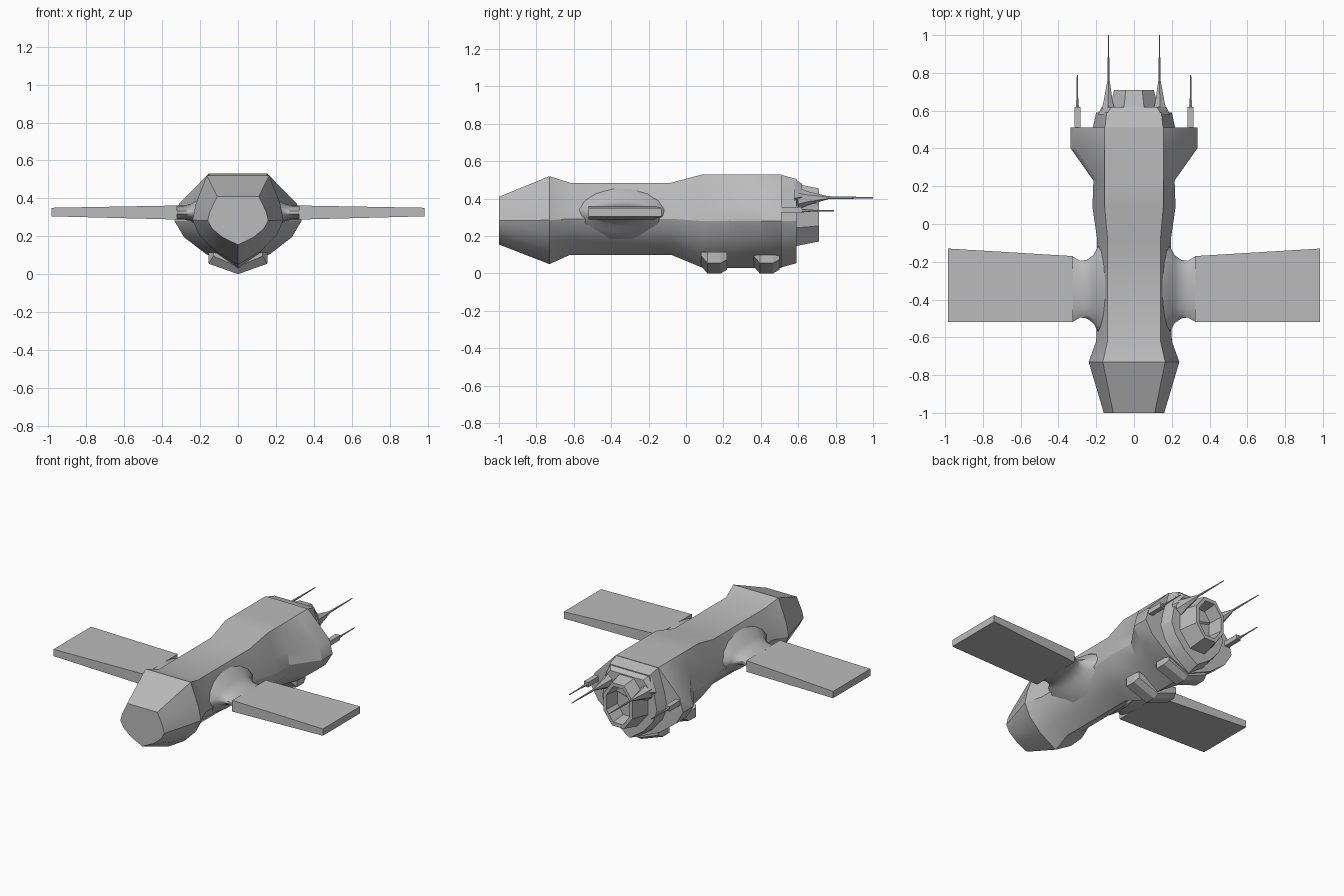
import bpy, bmesh, math
from mathutils import Vector

cube = bpy.data.objects.get("Cube")
if cube:
    bpy.data.objects.remove(cube, do_unlink=True)

grey = bpy.data.materials.new("hull grey")
grey.use_nodes = True
grey.diffuse_color = (0.5, 0.5, 0.5, 1)
grey.node_tree.nodes["Principled BSDF"].inputs["Base Color"].default_value = grey.diffuse_color


def loft(name, rings, mirror=False, smooth=30, closed=False):
    """Skin a list of equal-length point rings; cap the ends unless closed."""
    bm = bmesh.new()
    loops = [[bm.verts.new(p) for p in ring] for ring in rings]
    n = len(loops[0])
    for a, b in zip(loops, loops[1:]):
        for i in range(n):
            j = (i + 1) % n
            bm.faces.new((a[i], a[j], b[j], b[i]))
    bm.faces.new(loops[0])
    bm.faces.new(loops[-1])
    bmesh.ops.recalc_face_normals(bm, faces=bm.faces)
    mesh = bpy.data.meshes.new(name)
    bm.to_mesh(mesh)
    bm.free()
    mesh.materials.append(grey)
    obj = bpy.data.objects.new(name, mesh)
    bpy.context.collection.objects.link(obj)
    if mirror:
        obj.modifiers.new("Mirror", "MIRROR").use_mirror_merge = False
    bpy.ops.object.select_all(action="DESELECT")
    obj.select_set(True)
    bpy.context.view_layer.objects.active = obj
    if smooth:
        bpy.ops.object.shade_smooth_by_angle(angle=math.radians(smooth))
    return obj


# Hull cross-section: (share of half width, share of height) below the flat top
SIDE = [(0.93, 0.68), (1, 0.5), (0.85, 0.33), (0.5, 0.15)]


def hull(y, bottom, top, flat, wide):
    half = [(flat, top)]
    half += [(wide * w, bottom + (top - bottom) * h) for w, h in SIDE]
    full = half + [(0, bottom)] + [(-x, z) for x, z in reversed(half)]
    return [(x, y, z) for x, z in full]


def oval(axis, at, centre, size, sides=8):
    """Ring with flat sides, standing across the x or y axis."""
    ring = []
    for i in range(sides):
        a = math.tau * (i + 0.5) / sides
        k = 1 / math.cos(math.pi / sides)
        u = centre[0] + size[0] * k * math.cos(a)
        v = centre[1] + size[1] * k * math.sin(a)
        ring.append((at, u, v) if axis == "x" else (u, at, v))
    return ring


# Nose, waist and rear hull
loft("hull", [hull(*s) for s in (
    (-1.0, 0.155, 0.41, 0.11, 0.16),
    (-0.73, 0.05, 0.52, 0.165, 0.24),
    (-0.62, 0.1, 0.485, 0.14, 0.2),
    (-0.08, 0.1, 0.485, 0.14, 0.195),
    (0.09, 0.03, 0.53, 0.155, 0.22),
    (0.23, 0.03, 0.53, 0.155, 0.215),
    (0.4, 0.03, 0.53, 0.155, 0.335),
    (0.51, 0.03, 0.53, 0.155, 0.335),
)])

# Stepped stern behind the side bulges
loft("stern", [hull(0.5, 0.03, 0.53, 0.155, 0.22), hull(0.59, 0.055, 0.505, 0.145, 0.2)])
loft("stern_collar", [hull(0.58, 0.3, 0.505, 0.145, 0.19), hull(0.62, 0.34, 0.48, 0.12, 0.17)])

# Hollow engine nozzle
loft("nozzle", [oval("y", y, (0, 0.313), (rx, rz)) for y, rx, rz in (
    (0.57, 0.14, 0.17), (0.71, 0.105, 0.142), (0.71, 0.085, 0.118), (0.61, 0.075, 0.105))])

# Wing root fairing, narrowing to a neck and flaring at the panel
loft("wing_root", [oval("x", x, (cy, 0.325), (ry, rz), 16) for x, cy, ry, rz in (
    (0.13, -0.345, 0.26, 0.14), (0.19, -0.345, 0.225, 0.1), (0.215, -0.345, 0.18, 0.065),
    (0.25, -0.345, 0.155, 0.045), (0.285, -0.345, 0.15, 0.037), (0.328, -0.345, 0.175, 0.037))],
    mirror=True, smooth=50)


def slab(x, y0, y1, z0, z1):
    return [(x, y0, z0), (x, y1, z0), (x, y1, z1), (x, y0, z1)]


loft("solar_panel", [slab(0.322, -0.52, -0.17, 0.288, 0.362),
                     slab(0.985, -0.52, -0.13, 0.305, 0.35)], mirror=True, smooth=0)


# V-shaped ribs under the rear hull
def rib(y, drop, wide):
    return [(wide, y, 0.115), (wide, y, 0.085 - drop), (0, y, 0.03 - drop),
            (-wide, y, 0.085 - drop), (-wide, y, 0.115), (0, y, 0.08)]


for name, start in (("front_rib", 0.08), ("rear_rib", 0.36)):
    loft(name, [rib(start, -0.01, 0.13), rib(start + 0.035, 0.03, 0.155),
                rib(start + 0.105, 0.03, 0.155), rib(start + 0.14, 0.01, 0.145)], smooth=0)

# Long aerials: skewed cone foot running into a thin rod
loft("long_aerial", [oval("y", y, (x, z), (rx, rz), 6) for y, x, z, rx, rz in (
    (0.6, 0.137, 0.4, 0.035, 0.05), (0.65, 0.137, 0.402, 0.024, 0.032),
    (0.76, 0.135, 0.405, 0.006, 0.007), (1.0, 0.135, 0.405, 0.002, 0.003))], mirror=True)

# Short aerials: square holder and thin rod
loft("aerial_holder", [oval("y", y, (0.298, 0.34), (0.016, 0.016), 4) for y in (0.5, 0.62)],
     mirror=True, smooth=0)
loft("short_aerial", [oval("y", y, (0.3, 0.336), (r, r), 6) for y, r in (
    (0.61, 0.009), (0.68, 0.004), (0.79, 0.003))], mirror=True)
